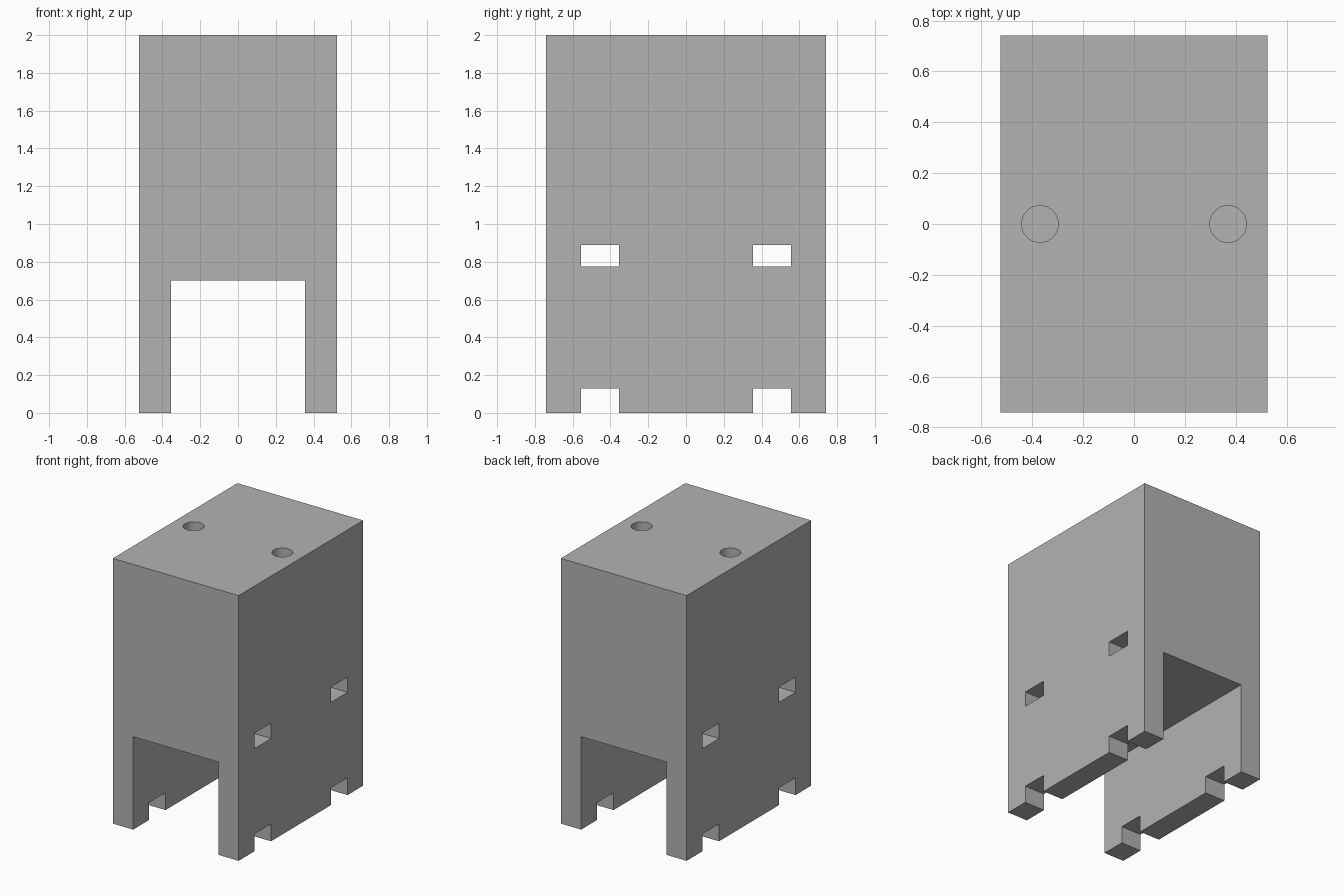
import bpy
import bmesh
from mathutils import Matrix, Vector

cube = bpy.data.objects.get("Cube")
if cube:
    bpy.data.objects.remove(cube, do_unlink=True)

WIDTH, DEPTH, HEIGHT = 1.05, 1.484, 2.0
CHANNEL_HALF, CHANNEL_TOP = 0.355, 0.70
SLOT_Y, SLOT_WIDTH = 0.456, 0.2

grey = bpy.data.materials.new("plain_grey")
grey.use_nodes = True
colour = (0.45, 0.45, 0.45, 1)
grey.diffuse_color = colour
grey.node_tree.nodes["Principled BSDF"].inputs["Base Color"].default_value = colour


def make_object(name, bm):
    mesh = bpy.data.meshes.new(name)
    bm.to_mesh(mesh)
    bm.free()
    mesh.materials.append(grey)
    obj = bpy.data.objects.new(name, mesh)
    bpy.context.collection.objects.link(obj)
    return obj


def box(name, size, centre):
    bm = bmesh.new()
    matrix = Matrix.Translation(centre) @ Matrix.Diagonal(Vector(size).to_4d())
    bmesh.ops.create_cube(bm, size=1, matrix=matrix)
    return make_object(name, bm)


def cylinder(name, radius, bottom, top, x):
    bm = bmesh.new()
    bmesh.ops.create_cone(bm, cap_ends=True, segments=48, radius1=radius,
                          radius2=radius, depth=top - bottom,
                          matrix=Matrix.Translation((x, 0, (top + bottom) / 2)))
    return make_object(name, bm)


# Solid block
block = box("block", (WIDTH, DEPTH, HEIGHT), (0, 0, HEIGHT / 2))

# Channel through the base, from front to back
cutters = [box("channel_cutter", (2 * CHANNEL_HALF, 2, 2 * CHANNEL_TOP), (0, 0, 0))]

for side, label in ((-1, "a"), (1, "b")):
    # Foot notches and strap slots, from side to side
    for part, low, high in (("notch", -0.13, 0.13), ("slot", 0.775, 0.89)):
        cutters.append(box(f"{part}_cutter_{label}", (2, SLOT_WIDTH, high - low),
                           (0, side * SLOT_Y, (low + high) / 2)))
    # Round holes from the top down to the channel ceiling
    cutters.append(cylinder(f"hole_cutter_{label}", 0.072, CHANNEL_TOP, 2.2, side * 0.37))

# Cut every opening from the block
for cutter in cutters:
    cutter.hide_render = True
    cutter.hide_set(True)
    modifier = block.modifiers.new(cutter.name, "BOOLEAN")
    modifier.operation = "DIFFERENCE"
    modifier.solver = "EXACT"
    modifier.object = cutter

# Apply the cuts and discard the cutters
bpy.context.view_layer.objects.active = block
block.select_set(True)
for modifier in list(block.modifiers):
    bpy.ops.object.modifier_apply(modifier=modifier.name)
for cutter in cutters:
    bpy.data.objects.remove(cutter, do_unlink=True)

bpy.ops.object.shade_smooth_by_angle()
